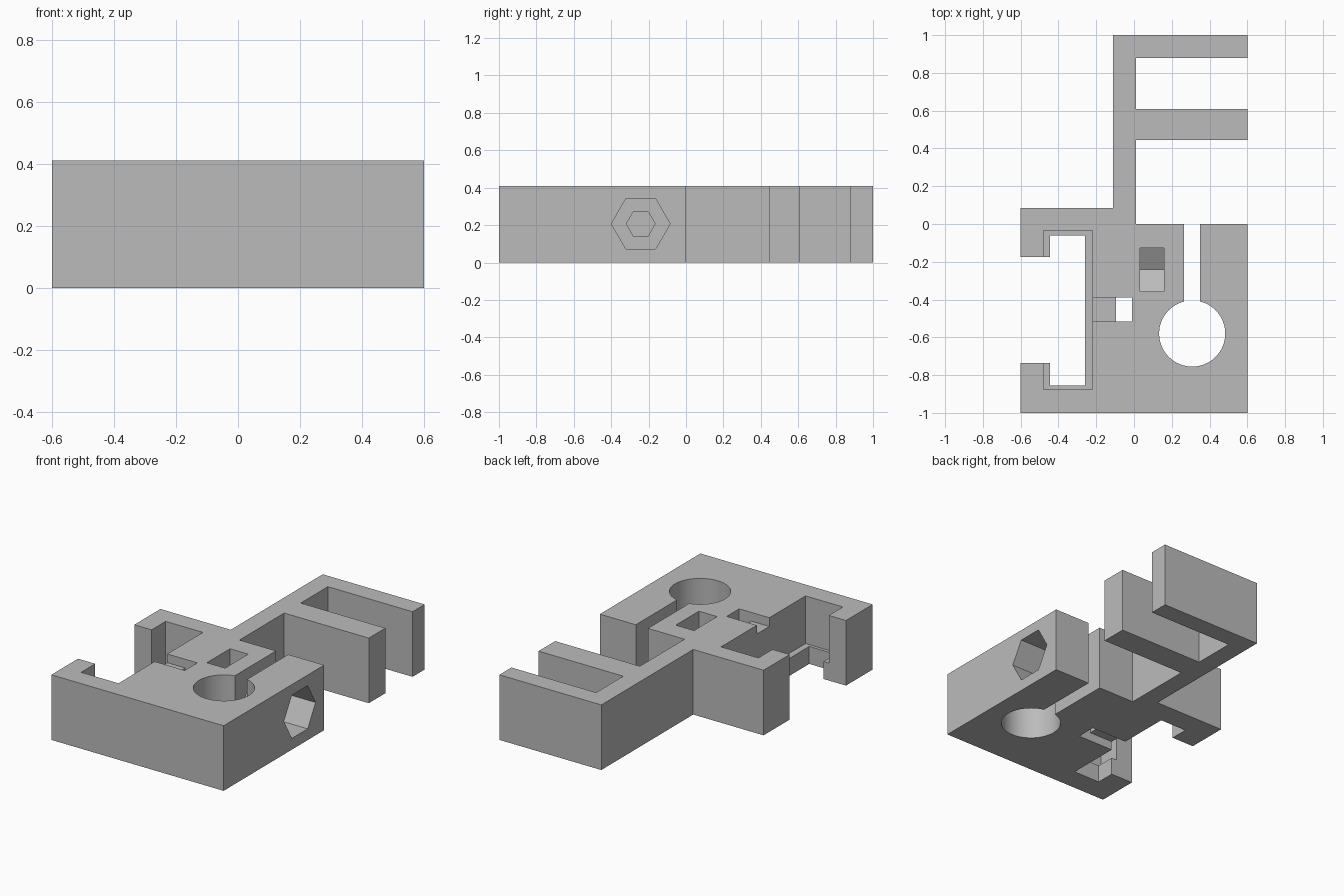
import bpy
import bmesh
import math
from mathutils import Matrix

old = bpy.data.objects.get("Cube")
if old:
    bpy.data.objects.remove(old)

H = 0.41          # plate height
OVER = 0.1        # cutter overshoot

grey = bpy.data.materials.new("light_grey")
grey.use_nodes = True
colour = (0.5, 0.5, 0.5, 1)
grey.diffuse_color = colour
grey.node_tree.nodes["Principled BSDF"].inputs["Base Color"].default_value = colour


def add_object(name, bm):
    bmesh.ops.recalc_face_normals(bm, faces=bm.faces)
    mesh = bpy.data.meshes.new(name)
    bm.to_mesh(mesh)
    bm.free()
    mesh.materials.append(grey)
    obj = bpy.data.objects.new(name, mesh)
    bpy.context.collection.objects.link(obj)
    return obj


def prism(name, outline, height):
    bm = bmesh.new()
    base = bm.faces.new([bm.verts.new((x, y, 0)) for x, y in outline])
    top = bmesh.ops.extrude_face_region(bm, geom=[base])["geom"]
    verts = [v for v in top if isinstance(v, bmesh.types.BMVert)]
    bmesh.ops.translate(bm, verts=verts, vec=(0, 0, height))
    return add_object(name, bm)


def box(name, x, y, z=(-OVER, H + OVER)):
    bm = bmesh.new()
    bmesh.ops.create_cube(bm, size=1)
    for v in bm.verts:
        v.co = [lo + (c + 0.5) * (hi - lo) for c, (lo, hi) in zip(v.co, (x, y, z))]
    return add_object(name, bm)


def cylinder(name, sides, radius, depth, matrix):
    bm = bmesh.new()
    bmesh.ops.create_cone(bm, cap_ends=True, segments=sides, radius1=radius,
                          radius2=radius, depth=depth, matrix=matrix)
    return add_object(name, bm)


def hex_along_x(name, radius, x, point_down=False):
    # Points face sideways unless point_down is set
    place = Matrix.Translation((sum(x) / 2, -0.242, H / 2 + 0.002))
    turn = Matrix.Rotation(math.pi / 2, 4, 'Y')
    spin = Matrix.Rotation(0 if point_down else math.pi / 2, 4, 'Z')
    obj = cylinder(name, 6, radius, x[1] - x[0], place @ turn @ spin)
    # Make the hexagon orientation certain: measure and correct if needed
    me = obj.data
    size_y = max(v.co.y for v in me.vertices) - min(v.co.y for v in me.vertices)
    size_z = max(v.co.z for v in me.vertices) - min(v.co.z for v in me.vertices)
    if (size_z > size_y) != point_down:
        me.transform(place @ Matrix.Rotation(math.pi / 2, 4, 'X') @ place.inverted())
    return obj


# Plate with spine and two prongs
body = prism("bracket_body", [
    (-0.6, -1), (0.6, -1), (0.6, 0), (0.01, 0),
    (0.01, 0.445), (0.6, 0.445), (0.6, 0.61), (0.01, 0.61),
    (0.01, 0.88), (0.6, 0.88), (0.6, 1), (-0.11, 1),
    (-0.11, 0.085), (-0.6, 0.085)], H)

cutters = [
    # Rod clamp
    cylinder("rod_bore", 64, 0.175, 1, Matrix.Translation((0.308, -0.58, H / 2))),
    box("clamp_slot", (0.265, 0.35), (-0.55, OVER)),
    # Hooked pocket with a low ledge
    box("pocket_opening", (-0.445, -0.26), (-0.855, -0.06)),
    box("pocket_recess", (-0.48, -0.22), (-0.875, -0.035), (0.11, H + OVER)),
    box("pocket_mouth", (-0.7, -0.43), (-0.735, -0.175)),
    # Tie strap passage
    box("strap_hole", (-0.095, -0.01), (-0.515, -0.39)),
    box("strap_groove_top", (-0.25, -0.05), (-0.515, -0.39), (0.355, H + OVER)),
    box("strap_groove_bottom", (-0.3, -0.05), (-0.515, -0.39), (-OVER, 0.055)),
    # Bolt passage and nut trap
    hex_along_x("bolt_head_recess", 0.157, (0.41, 0.7)),
    hex_along_x("bolt_hole", 0.077, (0.1, 0.5)),
    hex_along_x("nut_trap", 0.133, (0.033, 0.16), point_down=True),
    box("nut_slot", (0.033, 0.16), (-0.357, -0.127), (H / 2, H + OVER)),
]

for cutter in cutters:
    mod = body.modifiers.new(cutter.name, 'BOOLEAN')
    mod.operation = 'DIFFERENCE'
    mod.solver = 'EXACT'
    mod.object = cutter

# Bake the cuts, then drop the cutters
bpy.context.view_layer.update()
graph = bpy.context.evaluated_depsgraph_get()
result = bpy.data.meshes.new_from_object(body.evaluated_get(graph))
body.modifiers.clear()
body.data = result
for cutter in cutters:
    bpy.data.objects.remove(cutter)

# Smooth the bore only, keeping every edge crisp
bpy.ops.object.select_all(action='DESELECT')
body.select_set(True)
bpy.context.view_layer.objects.active = body
bpy.ops.object.shade_smooth_by_angle(angle=math.radians(30))
